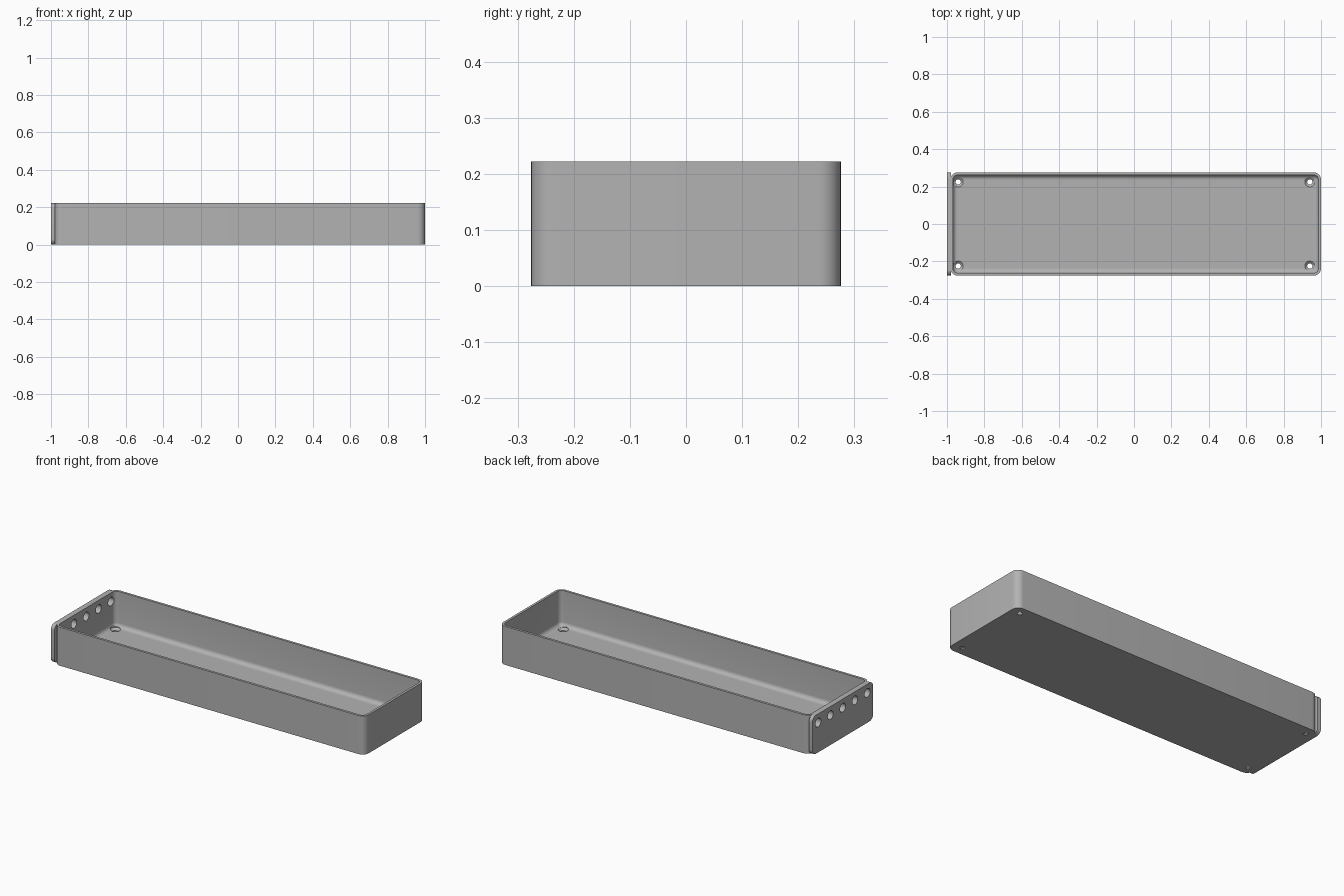
import bpy, bmesh, math
from mathutils import Matrix

old = bpy.data.objects.get("Cube")
if old:
    bpy.data.objects.remove(old, do_unlink=True)

grey = bpy.data.materials.new("satin grey")
grey.use_nodes = True
colour = (0.45, 0.45, 0.45, 1)
grey.diffuse_color = colour
grey.node_tree.nodes["Principled BSDF"].inputs["Base Color"].default_value = colour

X0, X1, HALF_W, HEIGHT = -0.982, 1.0, 0.276, 0.222
WALL, FLOOR, CORNER, FILLET = 0.014, 0.018, 0.04, 0.024


def rounded_rect(cx, cy, hx, hy, r, steps=8):
    """Outline of a rectangle with round corners."""
    pts = []
    for q, (sx, sy) in enumerate(((1, 1), (-1, 1), (-1, -1), (1, -1))):
        for i in range(steps + 1):
            a = math.pi / 2 * (q + i / steps)
            pts.append((cx + sx * (hx - r) + r * math.cos(a),
                        cy + sy * (hy - r) + r * math.sin(a)))
    return pts


def loft(name, rings):
    """Skin a closed stack of rings and cap both ends."""
    bm = bmesh.new()
    loops = [[bm.verts.new(p) for p in ring] for ring in rings]
    n = len(loops[0])
    for a, b in zip(loops, loops[1:]):
        for i in range(n):
            j = (i + 1) % n
            bm.faces.new((a[i], a[j], b[j], b[i]))
    bm.faces.new(loops[0][::-1])
    bm.faces.new(loops[-1])
    bmesh.ops.recalc_face_normals(bm, faces=bm.faces)
    return finish(name, bm)


def finish(name, bm):
    mesh = bpy.data.meshes.new(name)
    bm.to_mesh(mesh)
    bm.free()
    mesh.materials.append(grey)
    ob = bpy.data.objects.new(name, mesh)
    bpy.context.collection.objects.link(ob)
    return ob


def cut(ob, cutter):
    mod = ob.modifiers.new("holes", 'BOOLEAN')
    mod.object = cutter
    mod.solver = 'EXACT'
    cutter.hide_render = True
    cutter.hide_set(True)


def tray_ring(inset, z):
    hx = (X1 - X0) / 2 - inset
    return [(x, y, z) for x, y in rounded_rect(
        (X0 + X1) / 2, 0, hx, HALF_W - inset, CORNER - inset)]


# Tray: outer wall, rim, inner wall and a filleted floor
rings = [tray_ring(0, 0), tray_ring(0, HEIGHT), tray_ring(WALL, HEIGHT)]
for i in range(7):
    a = math.pi / 2 * i / 6
    rings.append(tray_ring(WALL + FILLET * (1 - math.cos(a)),
                           FLOOR + FILLET * (1 - math.sin(a))))
tray = loft("tray", rings)

# End plate with rounded corners
outline = rounded_rect(0, HEIGHT / 2, HALF_W, HEIGHT / 2, 0.03)
plate = loft("end_plate", [[(x, y, z) for y, z in outline]
                           for x in (-1.0, X0 + 0.004)])

# Countersunk screw holes in the floor
bm = bmesh.new()
for x in (-0.94, 0.94):
    for y in (-0.225, 0.225):
        profile = ((0.014, -0.02), (0.014, 0.006), (0.027, FLOOR), (0.027, 0.03))
        rows = [[bm.verts.new((x + r * math.cos(k * math.pi / 12),
                               y + r * math.sin(k * math.pi / 12), z))
                 for k in range(24)] for r, z in profile]
        for a, b in zip(rows, rows[1:]):
            for k in range(24):
                m = (k + 1) % 24
                bm.faces.new((a[k], a[m], b[m], b[k]))
        bm.faces.new(rows[0][::-1])
        bm.faces.new(rows[-1])
cut(tray, finish("screw_hole_cutter", bm))

# Row of round holes through the end
bm = bmesh.new()
for i in range(-2, 3):
    bmesh.ops.create_cone(
        bm, cap_ends=True, segments=24, radius1=0.025, radius2=0.025, depth=0.12,
        matrix=Matrix.Translation((-0.98, i * 0.112, 0.172))
        @ Matrix.Rotation(math.pi / 2, 4, 'Y'))
end_cutter = finish("end_hole_cutter", bm)
cut(tray, end_cutter)
cut(plate, end_cutter)

# Apply the cuts, remove the cutters and shade
for ob in (tray, plate):
    bpy.ops.object.select_all(action='DESELECT')
    bpy.context.view_layer.objects.active = ob
    ob.select_set(True)
    for mod in list(ob.modifiers):
        bpy.ops.object.modifier_apply(modifier=mod.name)
    bpy.ops.object.shade_smooth_by_angle(angle=math.radians(35))
for name in ("screw_hole_cutter", "end_hole_cutter"):
    bpy.data.objects.remove(bpy.data.objects[name], do_unlink=True)
